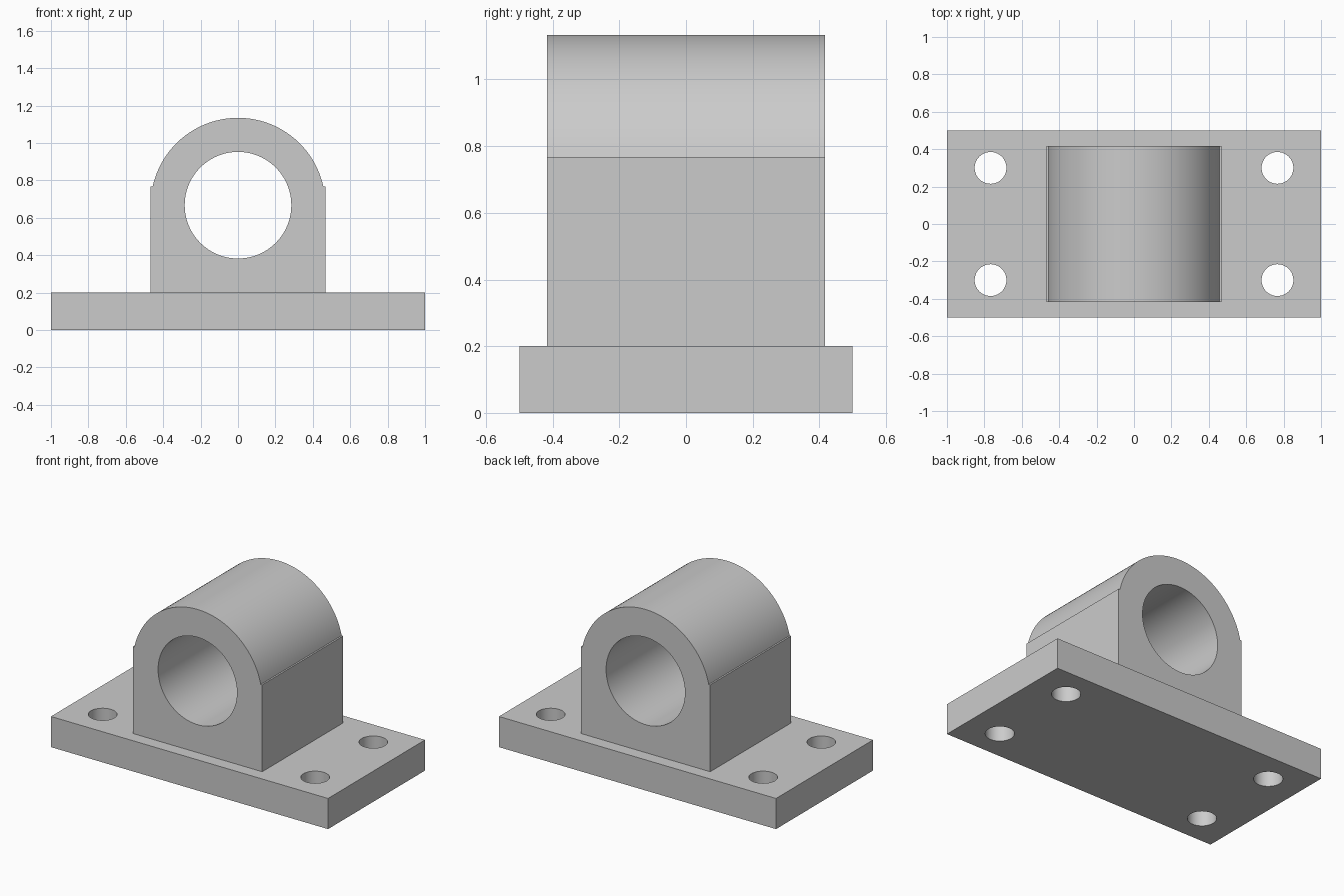
import bpy, bmesh
from math import asin, cos, sin, pi, radians

if "Cube" in bpy.data.objects:
    bpy.data.objects.remove(bpy.data.objects["Cube"])


def activate(obj):
    bpy.ops.object.select_all(action='DESELECT')
    obj.select_set(True)
    bpy.context.view_layer.objects.active = obj


def cut_cylinder(target, radius, depth, location, rotation=(0, 0, 0), sides=64):
    """Drill a round hole through the target."""
    bpy.ops.mesh.primitive_cylinder_add(vertices=sides, radius=radius, depth=depth,
                                        location=location, rotation=rotation)
    cutter = bpy.context.object
    cutter.name = "hole_cutter"
    cutter.hide_render = True
    activate(target)
    mod = target.modifiers.new("hole", 'BOOLEAN')
    mod.operation = 'DIFFERENCE'
    mod.solver = 'EXACT'
    mod.object = cutter
    bpy.ops.object.modifier_apply(modifier=mod.name)
    bpy.data.objects.remove(cutter, do_unlink=True)


def smooth(obj):
    activate(obj)
    bpy.ops.object.shade_smooth_by_angle(angle=radians(25))


# Base plate with four bolt holes
bpy.ops.mesh.primitive_cube_add(size=1, location=(0, 0, 0.1))
base = bpy.context.object
base.name = "base_plate"
base.scale = (2, 1, 0.2)
bpy.ops.object.transform_apply(location=True, rotation=True, scale=True)
for x in (-0.767, 0.767):
    for y in (-0.3, 0.3):
        cut_cylinder(base, 0.085, 0.6, (x, y, 0.1))
smooth(base)

# Bearing housing: square shoulders that step in to a round top
R, AXIS_Z, SHOULDER_Z, HALF_DEPTH, STEPS = 0.467, 0.667, 0.767, 0.417, 64
start = asin((SHOULDER_Z - AXIS_Z) / R)
profile = [(-R, SHOULDER_Z), (-R, 0.2), (R, 0.2), (R, SHOULDER_Z)]
for i in range(STEPS + 1):
    a = start + (pi - 2 * start) * i / STEPS
    profile.append((R * cos(a), AXIS_Z + R * sin(a)))

bm = bmesh.new()
face = bm.faces.new([bm.verts.new((x, -HALF_DEPTH, z)) for x, z in profile])
extruded = bmesh.ops.extrude_face_region(bm, geom=[face])
verts = [g for g in extruded["geom"] if isinstance(g, bmesh.types.BMVert)]
bmesh.ops.translate(bm, verts=verts, vec=(0, 2 * HALF_DEPTH, 0))
if face.is_valid and not any(len(f.verts) > 4 and f.calc_center_median().y < 0
                             for f in bm.faces if f != face):
    pass
bmesh.ops.recalc_face_normals(bm, faces=bm.faces)
mesh = bpy.data.meshes.new("bearing_housing")
bm.to_mesh(mesh)
bm.free()
housing = bpy.data.objects.new("bearing_housing", mesh)
bpy.context.collection.objects.link(housing)

# Shaft bore through the housing
cut_cylinder(housing, 0.285, 1.2, (0, 0, AXIS_Z), (pi / 2, 0, 0), sides=96)
smooth(housing)
